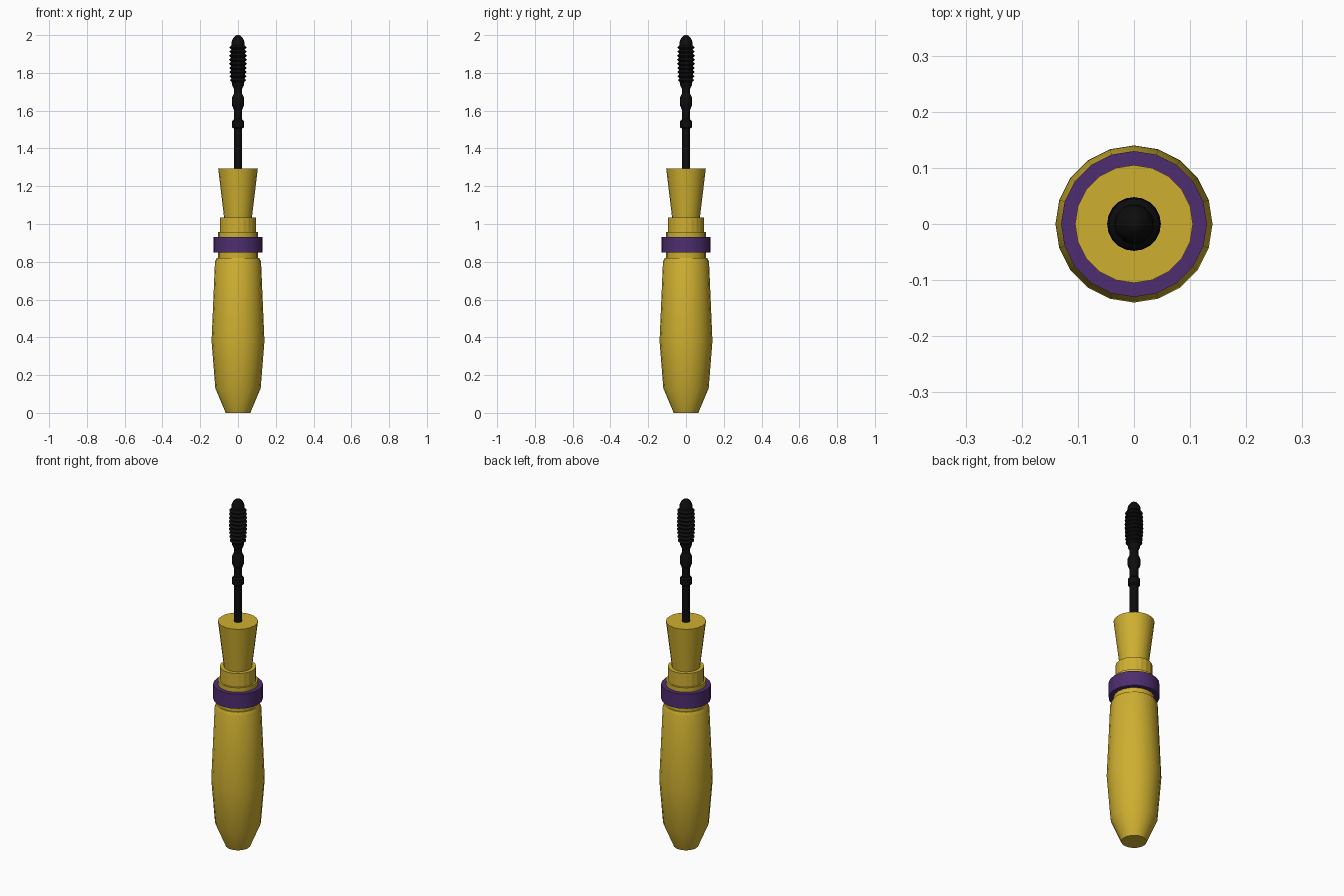
import bpy, bmesh, math

if "Cube" in bpy.data.objects:
    bpy.data.objects.remove(bpy.data.objects["Cube"])


def material(name, color):
    m = bpy.data.materials.new(name)
    m.diffuse_color = (*color, 1)
    m.use_nodes = True
    m.node_tree.nodes["Principled BSDF"].inputs["Base Color"].default_value = m.diffuse_color
    return m


gold = material("gold", (0.62, 0.43, 0.03))
purple = material("purple", (0.075, 0.027, 0.16))
black = material("black", (0.004, 0.004, 0.004))


def lathe(name, profile, mat, sides=20, smooth=True, closed=False):
    """Revolve (radius, z) points around z; open profiles are capped."""
    bm = bmesh.new()
    rings = [[bm.verts.new((r * math.cos(2 * math.pi * i / sides),
                            r * math.sin(2 * math.pi * i / sides), z))
              for i in range(sides)] for r, z in profile]
    pairs = list(zip(rings, rings[1:]))
    if closed:
        pairs.append((rings[-1], rings[0]))
    for a, b in pairs:
        for i in range(sides):
            j = (i + 1) % sides
            bm.faces.new((a[i], a[j], b[j], b[i]))
    if not closed:
        bm.faces.new(rings[0][::-1])
        bm.faces.new(rings[-1])
    bmesh.ops.recalc_face_normals(bm, faces=bm.faces)
    me = bpy.data.meshes.new(name)
    bm.to_mesh(me)
    bm.free()
    me.materials.append(mat)
    ob = bpy.data.objects.new(name, me)
    bpy.context.collection.objects.link(ob)
    if smooth:
        bpy.ops.object.select_all(action='DESELECT')
        ob.select_set(True)
        bpy.context.view_layer.objects.active = ob
        bpy.ops.object.shade_smooth_by_angle(angle=math.radians(30))
    return ob


# Handle and stepped neck
lathe("handle", [(.065, 0), (.12, .13), (.14, .38), (.122, .80), (.113, .82)], gold)
lathe("neck", [(.105, .81), (.105, .957)], gold)
lathe("collar", [(.095, .95), (.095, 1.035)], gold, smooth=False)
lathe("flared_cap", [(.072, 1.02), (.105, 1.295)], gold)

# Coloured band around the neck
lathe("band", [(.104, .848), (.13, .848), (.13, .932), (.104, .932)], purple, closed=True)

# Wand with two beads
lathe("wand", [(.022, 1.28), (.022, 1.80)], black)
lathe("lower_bead", [(.022, 1.505), (.031, 1.512), (.031, 1.545), (.022, 1.555)], black)
lathe("upper_bead", [(.022, 1.605), (.032, 1.628), (.032, 1.668), (.022, 1.69)], black)

# Brush head: ridged bristle discs following an oval envelope, with a domed tip
bristles = [(.022, 1.715), (.031, 1.735)]
count, low, high = 9, 1.75, 1.945
step = (high - low) / count
for i in range(count):
    z = low + i * step
    u = (z + step / 2 - 1.86) / .15
    tip = .048 * math.sqrt(1 - .45 * u * u)
    bristles += [(tip * .76, z), (tip, z + step / 2)]
bristles += [(.035, high), (.034, 1.965), (.027, 1.982), (.016, 1.995), (.006, 2.0)]
lathe("brush_head", bristles, black)
